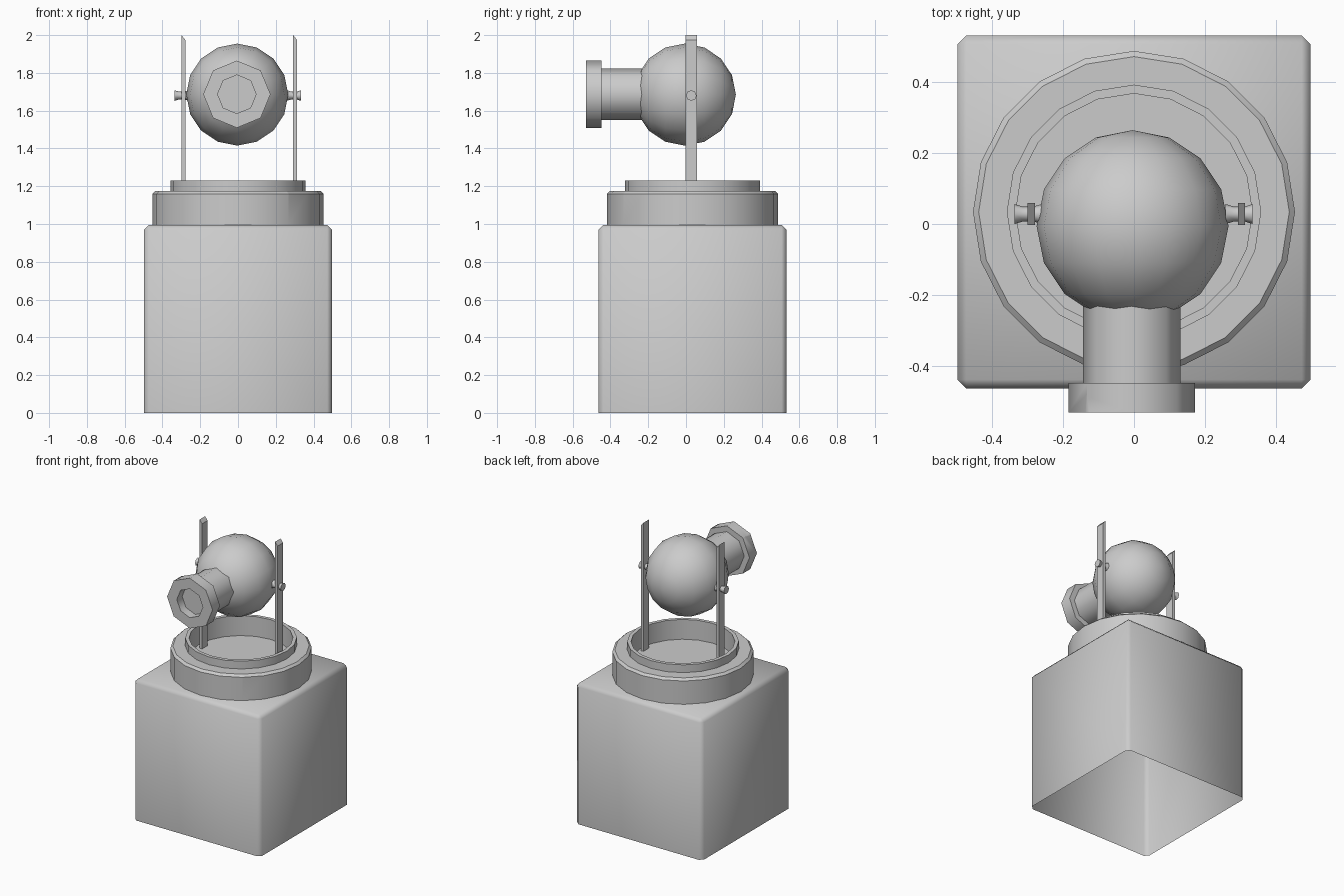
import bpy, bmesh
from math import cos, sin, pi, radians
from mathutils import Matrix, Vector

if "Cube" in bpy.data.objects:
    bpy.data.objects.remove(bpy.data.objects["Cube"])


def make_object(name, bm, smooth=None):
    bmesh.ops.recalc_face_normals(bm, faces=bm.faces)
    me = bpy.data.meshes.new(name)
    bm.to_mesh(me)
    bm.free()
    ob = bpy.data.objects.new(name, me)
    bpy.context.collection.objects.link(ob)
    if smooth:
        shade(ob, smooth)
    return ob


def select(ob):
    bpy.ops.object.select_all(action='DESELECT')
    ob.select_set(True)
    bpy.context.view_layer.objects.active = ob


def shade(ob, angle):
    select(ob)
    bpy.ops.object.shade_smooth_by_angle(angle=radians(angle))


def revolve(name, profile, sides, matrix, smooth=None):
    """Turn a (radius, height) profile about local z; radius 0 closes an end."""
    bm = bmesh.new()
    rings = []
    for r, h in profile:
        n = 1 if r == 0 else sides
        rings.append([bm.verts.new(matrix @ Vector((r * cos(2 * pi * i / sides),
                                                    r * sin(2 * pi * i / sides), h)))
                      for i in range(n)])
    for a, b in zip(rings, rings[1:]):
        for i in range(sides):
            j = (i + 1) % sides
            quad = [a[i % len(a)], a[j % len(a)], b[j % len(b)], b[i % len(b)]]
            bm.faces.new(list(dict.fromkeys(quad)))
    return make_object(name, bm, smooth)


def chip(ob, tip, base, radius):
    """Cut a small pointed nick out of a rim."""
    tip, base = Vector(tip), Vector(base)
    d = tip - base
    bm = bmesh.new()
    bmesh.ops.create_cone(bm, cap_ends=True, segments=3, radius1=radius, radius2=0, depth=d.length)
    bm.transform(Matrix.Translation((tip + base) / 2) @ d.to_track_quat('Z', 'Y').to_matrix().to_4x4())
    cutter = make_object("nick_cutter", bm)
    cutter.hide_render = True
    mod = ob.modifiers.new("nick", 'BOOLEAN')
    mod.operation, mod.solver, mod.object = 'DIFFERENCE', 'EXACT', cutter
    select(ob)
    bpy.ops.object.modifier_apply(modifier=mod.name)
    bpy.data.objects.remove(cutter)


CY = 0.034       # centre of pedestal in y
HZ = 1.685       # height of the ball's centre

# pedestal block, open underneath, bevelled sides and top
bm = bmesh.new()
bmesh.ops.create_cube(bm, size=1)
bm.transform(Matrix.Translation((0, CY, 0.4975)) @ Matrix.Diagonal((0.994, 0.994, 0.995, 1)))
bottom = [f for f in bm.faces if f.normal.z < -0.5]
bmesh.ops.delete(bm, geom=bottom, context='FACES_ONLY')
edges = [e for e in bm.edges if not e.is_boundary]
bmesh.ops.bevel(bm, geom=edges, offset=0.025, segments=1, affect='EDGES')
make_object("pedestal", bm, 50)

# stepped turntable with sunken middle
turntable = revolve("turntable", [(0, 0.995), (0.453, 0.995), (0.453, 1.16), (0.437, 1.175),
                                  (0.358, 1.175), (0.358, 1.23), (0.333, 1.23),
                                  (0.333, 1.09), (0, 1.09)],
                    20, Matrix.Translation((0, CY, 0)))
chip(turntable, (0.262, CY - 0.36, 1.115), (0.262, CY - 0.36, 1.19), 0.022)
shade(turntable, 30)

# ball head with its poles along y
bm = bmesh.new()
bmesh.ops.create_uvsphere(bm, u_segments=16, v_segments=8, radius=0.27)
bm.transform(Matrix.Translation((-0.004, -0.006, HZ)) @ Matrix.Rotation(pi / 2, 4, 'X'))
make_object("ball_head", bm, 50)

# eight-sided barrel with flanged, hollow muzzle
forward = Matrix.Translation((-0.006, 0, HZ + 0.002)) @ Matrix.Rotation(pi / 2, 4, 'X')
barrel = revolve("barrel", [(0, 0.2), (0.137, 0.2), (0.137, 0.447), (0.178, 0.447), (0.178, 0.53),
                            (0.102, 0.53), (0.102, 0.47), (0, 0.47)], 8, forward)
chip(barrel, (-0.132, -0.475, 1.81), (-0.132, -0.54, 1.81), 0.02)
shade(barrel, 50)

# two uprights with slanted tops, each with a spool-shaped pivot pin
for side, x, pin in (("left", -0.289, -0.298), ("right", 0.302, 0.296)):
    bm = bmesh.new()
    bmesh.ops.create_cube(bm, size=1)
    bm.transform(Matrix.Translation((x, 0.028, 1.545)) @ Matrix.Diagonal((0.02, 0.062, 0.91, 1)))
    for v in bm.verts:
        if v.co.z > 1.5 and v.co.x > x:
            v.co.z -= 0.025
    make_object(side + "_upright", bm)
    revolve(side + "_pivot_pin", [(0, -0.038), (0.028, -0.038), (0.021, -0.015),
                                  (0.021, 0.015), (0.028, 0.038), (0, 0.038)], 8,
            Matrix.Translation((pin, 0.028, 1.68)) @ Matrix.Rotation(pi / 2, 4, 'Y'), 50)
